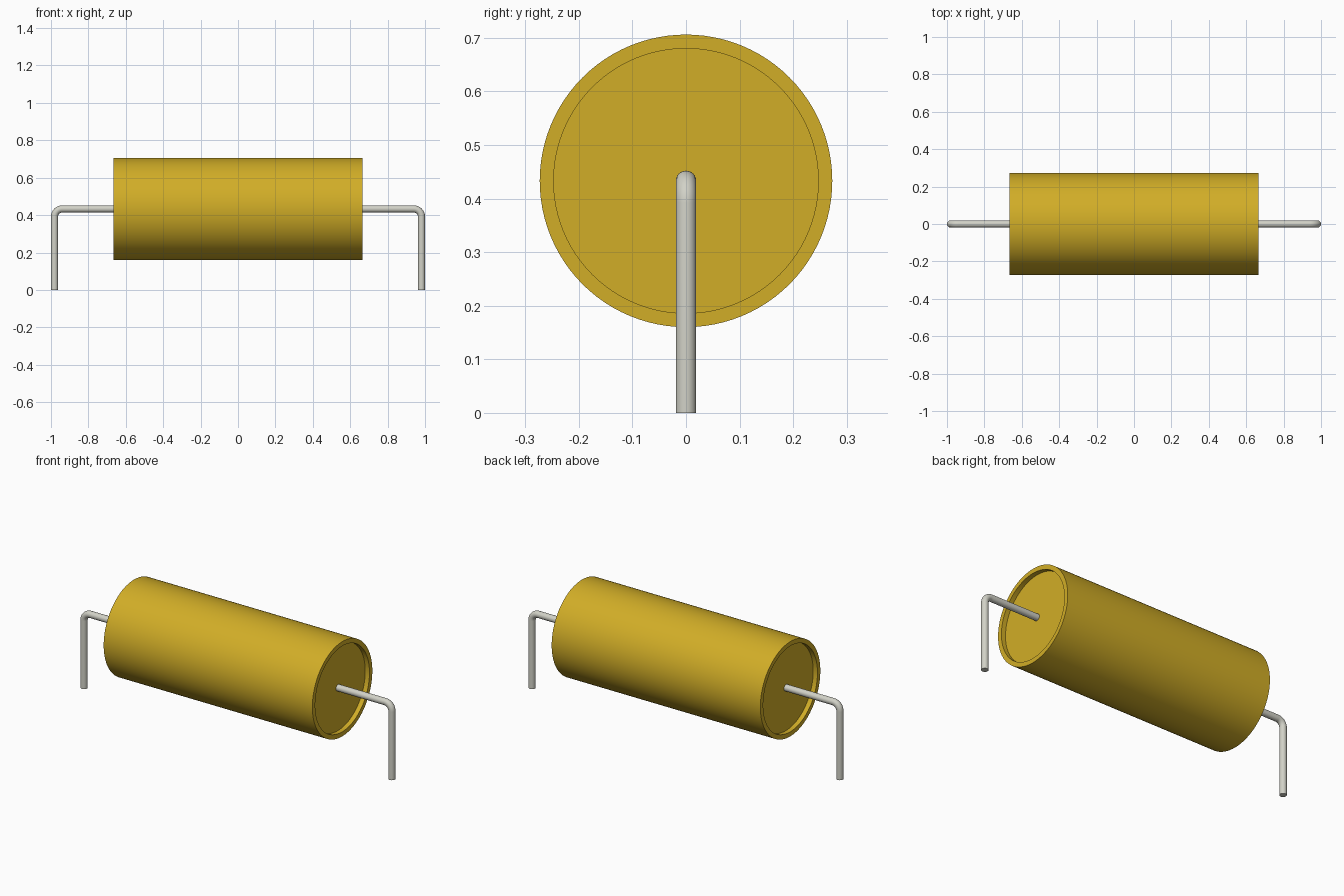
import bpy, bmesh, math
from mathutils import Matrix, Vector

cube = bpy.data.objects.get("Cube")
if cube:
    bpy.data.objects.remove(cube, do_unlink=True)

AXIS_Z = 0.433        # height of the body axis
HALF = 0.665          # half length of the body
RADIUS = 0.273
RECESS_R = 0.247
RECESS = 0.027        # depth of the dished ends
WIRE_R = 0.019
LEG_X = 0.981
BEND = 0.041          # centre-line radius of the lead bend


def material(name, rgb, roughness):
    m = bpy.data.materials.new(name)
    m.use_nodes = True
    m.diffuse_color = (*rgb, 1)
    bsdf = m.node_tree.nodes["Principled BSDF"]
    bsdf.inputs["Base Color"].default_value = (*rgb, 1)
    bsdf.inputs["Roughness"].default_value = roughness
    return m


def finish(name, bm, mat):
    bmesh.ops.recalc_face_normals(bm, faces=bm.faces)
    mesh = bpy.data.meshes.new(name)
    bm.to_mesh(mesh)
    bm.free()
    mesh.materials.append(mat)
    obj = bpy.data.objects.new(name, mesh)
    bpy.context.collection.objects.link(obj)
    bpy.ops.object.select_all(action='DESELECT')
    obj.select_set(True)
    bpy.context.view_layer.objects.active = obj
    bpy.ops.object.shade_smooth_by_angle(angle=math.radians(30))
    return obj


def build_body(mat):
    # Half profile revolved around the long axis, with dished ends
    floor = HALF - RECESS
    profile = [(-floor, 0), (-floor, RECESS_R), (-HALF, RECESS_R), (-HALF, RADIUS),
               (HALF, RADIUS), (HALF, RECESS_R), (floor, RECESS_R), (floor, 0)]
    bm = bmesh.new()
    verts = [bm.verts.new((x, 0, AXIS_Z + r)) for x, r in profile]
    edges = [bm.edges.new(pair) for pair in zip(verts, verts[1:])]
    bmesh.ops.spin(bm, geom=verts + edges, cent=(0, 0, AXIS_Z), axis=(1, 0, 0),
                   angle=math.tau, steps=96)
    bmesh.ops.remove_doubles(bm, verts=bm.verts, dist=1e-5)
    return finish("body", bm, mat)


def build_lead(name, side, mat):
    # Centre line with tangent angle: out along x, round the bend, down to the ground
    steps, sides = 10, 24
    path = [(HALF - RECESS, AXIS_Z, 0)]
    for i in range(steps + 1):
        a = math.pi / 2 * i / steps
        path.append((LEG_X - BEND + BEND * math.sin(a),
                     AXIS_Z - BEND + BEND * math.cos(a), a))
    path.append((LEG_X, 0, math.pi / 2))

    # Sweep a circle along the centre line
    bm = bmesh.new()
    rings = []
    for x, z, a in path:
        normal = Vector((math.sin(a), 0, math.cos(a)))
        ring = []
        for k in range(sides):
            t = math.tau * k / sides
            offset = normal * math.cos(t) + Vector((0, math.sin(t), 0))
            ring.append(bm.verts.new(Vector((x, 0, z)) + offset * WIRE_R))
        rings.append(ring)
    for r0, r1 in zip(rings, rings[1:]):
        for k in range(sides):
            n = (k + 1) % sides
            bm.faces.new((r0[k], r0[n], r1[n], r1[k]))
    bm.faces.new(rings[0])
    bm.faces.new(rings[-1])
    bm.transform(Matrix.Diagonal((side, 1, 1, 1)))
    return finish(name, bm, mat)


yellow = material("body_yellow", (0.64, 0.42, 0.02), 0.5)
metal = material("lead_metal", (0.64, 0.64, 0.57), 0.4)

build_body(yellow)
build_lead("left_lead", 1, metal)
build_lead("right_lead", -1, metal)
